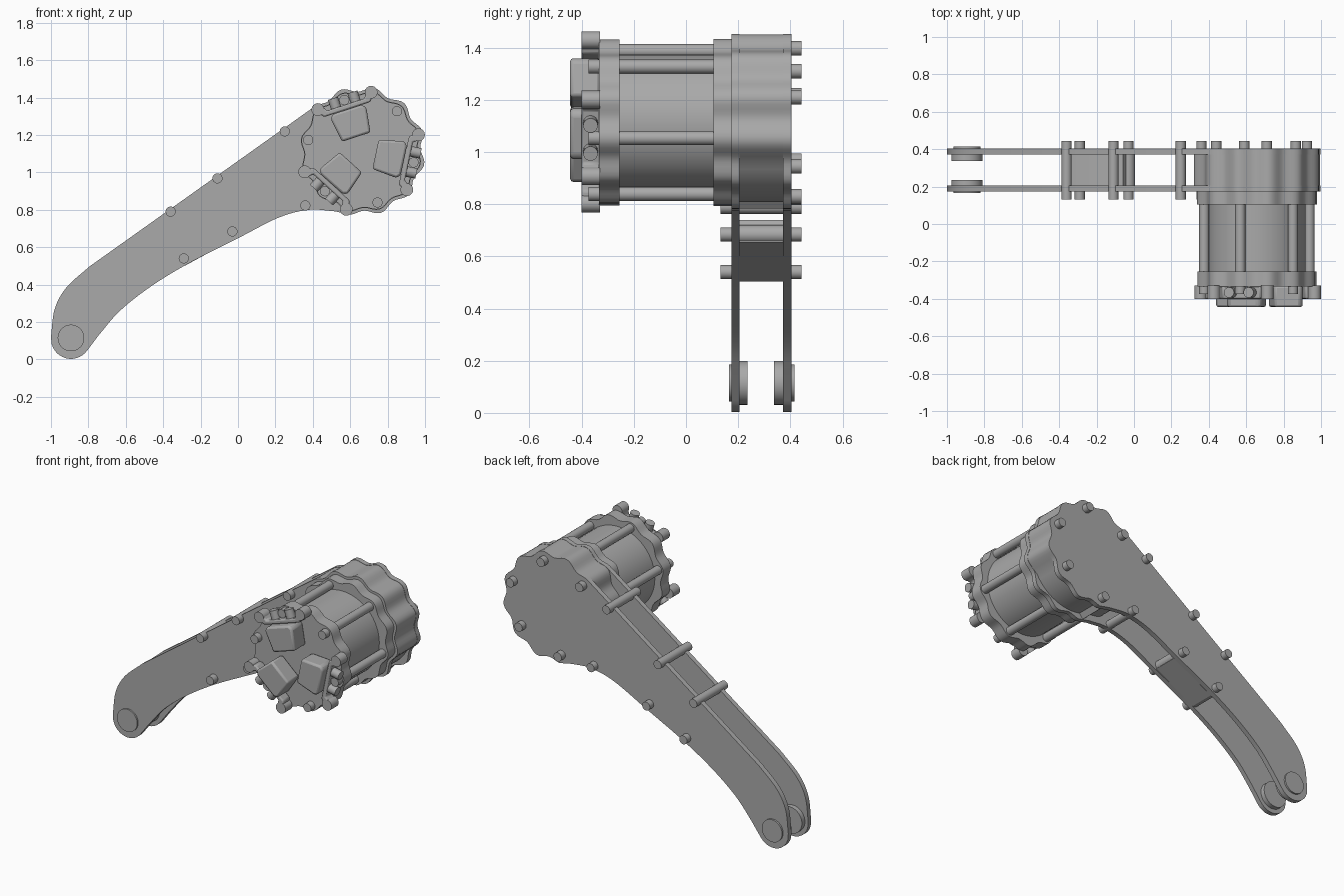
import bpy, bmesh
from math import sin, cos, radians, pi
from mathutils import Vector

if "Cube" in bpy.data.objects:
    bpy.data.objects.remove(bpy.data.objects["Cube"])

grey = bpy.data.materials.new("plain_grey")
grey.use_nodes = True
colour = (0.4, 0.4, 0.4, 1)
grey.diffuse_color = colour
grey.node_tree.nodes["Principled BSDF"].inputs["Base Color"].default_value = colour

CX, CZ = 0.657, 1.113          # motor axis
SIDES = (348, 108, 228)        # the three terminal sides


def finish(name, bm, bevel=0):
    bmesh.ops.recalc_face_normals(bm, faces=bm.faces)
    mesh = bpy.data.meshes.new(name)
    bm.to_mesh(mesh)
    bm.free()
    ob = bpy.data.objects.new(name, mesh)
    bpy.context.collection.objects.link(ob)
    mesh.materials.append(grey)
    if bevel:
        mod = ob.modifiers.new("soft_edges", "BEVEL")
        mod.width, mod.segments, mod.limit_method = bevel, 2, "ANGLE"
    bpy.ops.object.select_all(action="DESELECT")
    ob.select_set(True)
    bpy.context.view_layer.objects.active = ob
    bpy.ops.object.shade_smooth_by_angle(angle=radians(35))
    return ob


def prism(name, pts, y0, y1, bevel=0):
    """Extrude an x-z outline along y."""
    bm = bmesh.new()
    face = bm.faces.new([bm.verts.new((x, y0, z)) for x, z in pts])
    new = bmesh.ops.extrude_face_region(bm, geom=[face])["geom"]
    bmesh.ops.translate(bm, vec=(0, y1 - y0, 0),
                        verts=[v for v in new if isinstance(v, bmesh.types.BMVert)])
    return finish(name, bm, bevel)


def rod(name, a, b, r, n=24):
    a, b = Vector(a), Vector(b)
    bm = bmesh.new()
    bmesh.ops.create_cone(bm, cap_ends=True, segments=n, radius1=r, radius2=r,
                          depth=(b - a).length)
    bm.transform((b - a).to_track_quat("Z", "Y").to_matrix().to_4x4())
    bmesh.ops.translate(bm, vec=(a + b) / 2, verts=bm.verts)
    return finish(name, bm)


def axial(name, p, y0, y1, r, n=24):
    return rod(name, (p[0], y0, p[1]), (p[0], y1, p[1]), r, n)


def polar(deg, r, t=0):
    """Point at radius r and tangential offset t around the motor axis."""
    a = radians(deg)
    return CX + r * cos(a) - t * sin(a), CZ + r * sin(a) + t * cos(a)


def lobes(start, end, r, wave, step=3):
    return [polar(d, r + wave * cos(12 * radians(d - 48)))
            for d in range(start, end, step)]


def smooth(pts, n=6):
    """Catmull-Rom curve through the points."""
    p = [Vector(q) for q in pts]
    p = [2 * p[0] - p[1]] + p + [2 * p[-1] - p[-2]]
    out = []
    for i in range(1, len(p) - 2):
        a, b, c, d = p[i - 1:i + 3]
        for k in range(n):
            t = k / n
            out.append(0.5 * (2 * b + (c - a) * t + (2 * a - 5 * b + 4 * c - d) * t * t
                              + (3 * b - a - 3 * c + d) * t ** 3))
    return [tuple(v) for v in out] + [pts[-1]]


# Arm side plates: curved lower edge, round foot, straight upper edge
FOOT = (-0.893, 0.11)
upper = smooth([(-1.0, 0.12), (-0.98, 0.27), (-0.917, 0.385), (-0.794, 0.497)])
foot = [(FOOT[0] + 0.107 * cos(a), FOOT[1] + 0.107 * sin(a))
        for a in [radians(d) for d in range(325, 185, -10)]]
lower = smooth([(0.516, 0.792), (0.382, 0.80), (0.222, 0.76), (0.008, 0.652),
                (-0.27, 0.51), (-0.473, 0.385), (-0.634, 0.257), (-0.741, 0.134)])
head = lobes(-99, 138, 0.332, 0.014)
arm = head[::-1] + lower + foot + upper
prism("front_arm_plate", arm, 0.175, 0.205)
prism("back_arm_plate", arm, 0.372, 0.404)

# Gearbox casing between the plates, set back along its lower edge
casing = lobes(-24, 258, 0.33, 0.014) + [polar(d, 0.305) for d in range(258, 336, 6)]
prism("gearbox_casing", casing, 0.2, 0.375)

# Foot bosses on both plates
for label, y in (("front", 0.165), ("back", 0.372)):
    axial(label + "_foot_pin", (FOOT[0], 0.115), y, y + 0.043, 0.071, 40)
axial("front_foot_boss", (FOOT[0], 0.115), 0.2, 0.235, 0.084, 40)
axial("back_foot_boss", (FOOT[0], 0.115), 0.338, 0.375, 0.084, 40)

# Arm spacer bolts and the closing block under the arm
for p in ((0.25, 1.219), (-0.11, 0.968), (-0.36, 0.79),
          (0.36, 0.823), (-0.03, 0.684), (-0.29, 0.54)):
    axial("arm_bolt", p, 0.132, 0.443, 0.027)
for p in ((-0.03, 0.684), (-0.29, 0.54)):
    axial("arm_spacer", p, 0.2, 0.375, 0.036)
prism("arm_block", [(-0.28, 0.503), (0.0, 0.655), (-0.06, 0.74), (-0.13, 0.735),
                    (-0.38, 0.61)], 0.205, 0.372)

# Gearbox bolts on the back
for p in ((0.71, 1.397), (0.925, 1.21), (0.865, 0.945), (0.59, 0.83), (0.44, 1.31)):
    axial("gearbox_bolt", p, 0.39, 0.443, 0.028)

# Motor: body, two scalloped flanges and tie rods
axial("motor_body", (CX, CZ), -0.26, 0.11, 0.26, 64)
prism("rear_flange", lobes(0, 360, 0.315, 0.012), 0.105, 0.176)
prism("front_flange", lobes(0, 360, 0.312, 0.012), -0.333, -0.255)
for d in range(48, 408, 60):
    axial("tie_rod", polar(d, 0.288), -0.373, 0.11, 0.027)

# Terminal strips with ears and side screws, and raised pads on the motor face
for d in SIDES:
    strip = [polar(d, r, t) for r, t in
             ((0.285, -0.17), (0.315, -0.135), (0.262, -0.105), (0.262, 0.105),
              (0.315, 0.135), (0.285, 0.17), (0.235, 0.13), (0.235, -0.13))]
    prism("terminal_strip", strip, -0.4, -0.33, 0.008)
    for t in (-0.15, 0.15):
        axial("terminal_ear", polar(d, 0.283, t), -0.4, -0.33, 0.034)
    for t in (-0.055, 0.055):
        a, b = polar(d, 0.25, t), polar(d, 0.315, t)
        rod("terminal_screw", (a[0], -0.366, a[1]), (b[0], -0.366, b[1]), 0.028)
    pad = [polar(d, r, t) for r, t in
           ((0.08, -0.08), (0.215, -0.1), (0.235, -0.08), (0.235, 0.08),
            (0.215, 0.1), (0.08, 0.08))]
    prism("face_pad", pad, -0.444, -0.33, 0.012)
